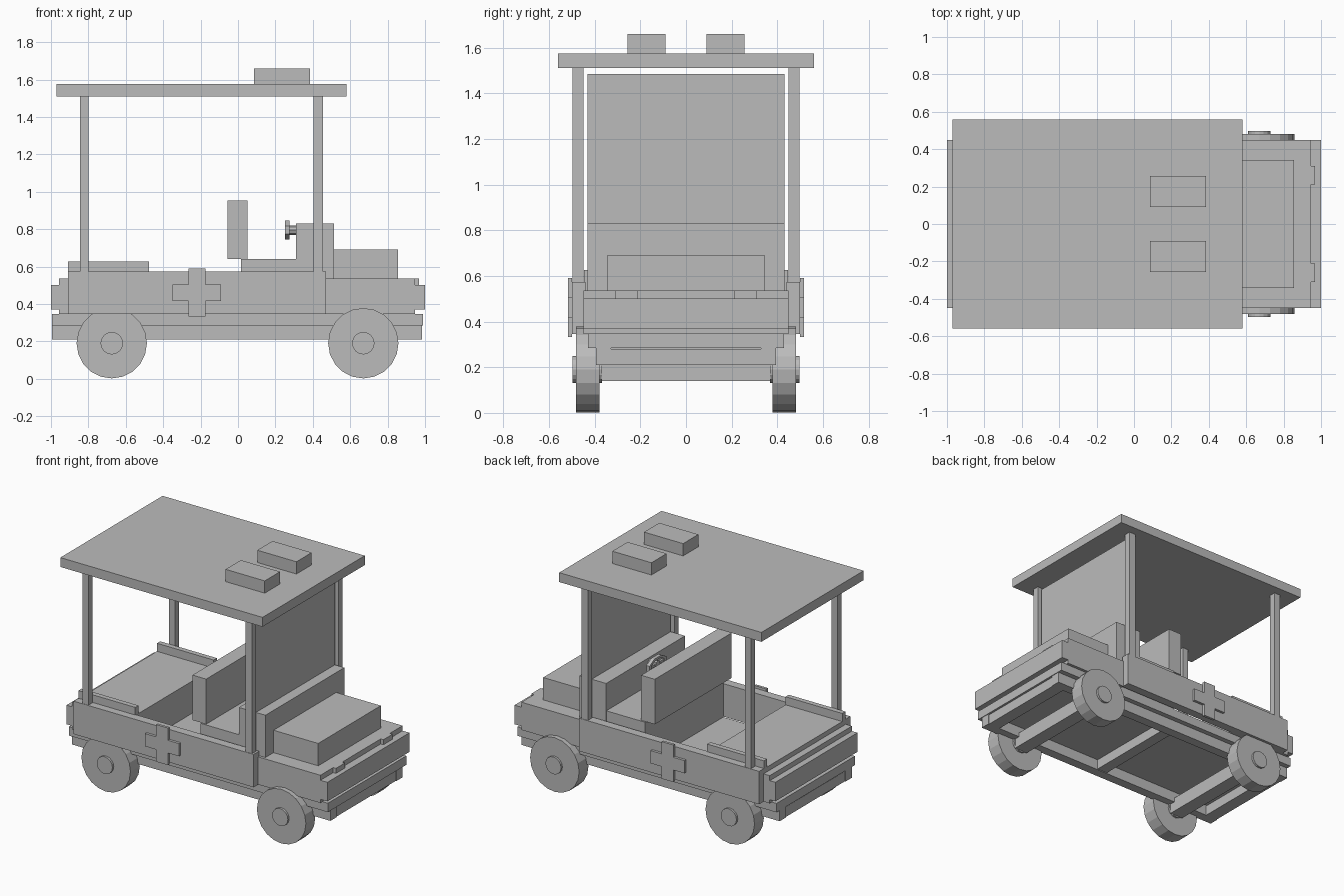
import bpy, bmesh, math
from mathutils import Matrix

if "Cube" in bpy.data.objects:
    bpy.data.objects.remove(bpy.data.objects["Cube"])

grey = bpy.data.materials.new("plain grey")
grey.diffuse_color = (0.5, 0.5, 0.5, 1)
grey.use_nodes = True
grey.node_tree.nodes["Principled BSDF"].inputs["Base Color"].default_value = grey.diffuse_color


def finish(name, bm):
    me = bpy.data.meshes.new(name)
    bmesh.ops.recalc_face_normals(bm, faces=bm.faces)
    bm.to_mesh(me)
    bm.free()
    me.materials.append(grey)
    ob = bpy.data.objects.new(name, me)
    bpy.context.collection.objects.link(ob)
    return ob


def box(name, x, y, z):
    """Box from (min, max) ranges."""
    bm = bmesh.new()
    size = Matrix.Diagonal((x[1] - x[0], y[1] - y[0], z[1] - z[0], 1))
    mid = Matrix.Translation(((x[0] + x[1]) / 2, (y[0] + y[1]) / 2, (z[0] + z[1]) / 2))
    bmesh.ops.create_cube(bm, size=1, matrix=mid @ size)
    return finish(name, bm)


def wide(name, x, half, z):
    """Box centred across the car."""
    return box(name, x, (-half, half), z)


def pair(name, x, y, z):
    """Box on the +y side with its mirror on -y."""
    box(name + "_left", x, y, z)
    box(name + "_right", x, (-y[1], -y[0]), z)


def cyl(name, centre, r, depth, axis, sides):
    bm = bmesh.new()
    rot = Matrix.Rotation(math.pi / 2, 4, 'X' if axis == 'y' else 'Y')
    bmesh.ops.create_cone(bm, cap_ends=True, segments=sides, radius1=r, radius2=r,
                          depth=depth, matrix=Matrix.Translation(centre) @ rot)
    return finish(name, bm)


# roof, posts, light blocks and windscreen
wide("roof", (-0.97, 0.58), 0.56, (1.51, 1.575))
pair("roof_light", (0.085, 0.385), (0.09, 0.257), (1.575, 1.66))
pair("rear_post", (-0.845, -0.80), (0.45, 0.497), (0.56, 1.51))
pair("front_post", (0.405, 0.455), (0.45, 0.497), (0.56, 1.51))
wide("windscreen", (0.42, 0.44), 0.432, (0.82, 1.485))

# body shell
pair("side_wall", (-0.91, 0.47), (0.44, 0.5), (0.345, 0.573))
wide("rear_platform", (-0.91, -0.475), 0.44, (0.345, 0.57))
wide("rear_end", (-0.957, -0.91), 0.45, (0.345, 0.537))
wide("rear_bumper", (-1.0, -0.957), 0.45, (0.37, 0.502))
wide("front_body", (0.47, 0.947), 0.45, (0.345, 0.537))
wide("front_bumper", (0.947, 1.0), 0.45, (0.37, 0.502))
pair("headlight", (0.947, 0.968), (0.21, 0.31), (0.502, 0.537))
wide("hood", (0.512, 0.855), 0.343, (0.537, 0.692))
pair("bed_rail", (-0.91, -0.475), (0.412, 0.447), (0.57, 0.626))

# cross plates on both sides
pair("cross_bar", (-0.35, -0.09), (0.5, 0.518), (0.417, 0.505))
pair("cross_upright", (-0.265, -0.175), (0.5, 0.518), (0.333, 0.59))

# seat and dashboard
wide("seat_base", (0.015, 0.47), 0.43, (0.345, 0.64))
wide("seat_back", (-0.055, 0.05), 0.42, (0.64, 0.952))
wide("dashboard", (0.31, 0.513), 0.432, (0.537, 0.83))

# steering wheel: octagonal rim, spoke, hub and column
rim = bmesh.new()
rings = []
for i in range(8):
    a = math.tau * (i + 0.5) / 8
    rings.append([rim.verts.new((x, -0.05 + ry * math.cos(a), 0.795 + rz * math.sin(a)))
                  for x, ry, rz in ((0.25, 0.1, 0.054), (0.275, 0.1, 0.054),
                                    (0.275, 0.075, 0.038), (0.25, 0.075, 0.038))])
for i in range(8):
    p, q = rings[i], rings[(i + 1) % 8]
    for j in range(4):
        k = (j + 1) % 4
        rim.faces.new((p[j], q[j], q[k], p[k]))
finish("steering_rim", rim)
box("steering_spoke", (0.255, 0.27), (-0.14, 0.04), (0.787, 0.803))
cyl("steering_column", (0.29, -0.05, 0.795), 0.025, 0.08, 'x', 8)

# underframe
wide("floor_plate", (-0.995, 0.99), 0.43, (0.285, 0.347))
pair("frame_rail", (-0.995, 0.985), (0.328, 0.395), (0.21, 0.285))
wide("middle_crossbeam", (-0.04, 0.04), 0.33, (0.215, 0.285))
wide("front_crossbeam", (0.89, 0.98), 0.328, (0.21, 0.28))
wide("rear_crossbeam", (-0.99, -0.90), 0.328, (0.21, 0.28))

# axles, wheels and hubs
for end, x in (("front", 0.67), ("rear", -0.675)):
    wide(end + "_axle", (x - 0.05, x + 0.05), 0.37, (0.14, 0.24))
    for side, s in (("left", 1), ("right", -1)):
        cyl(f"{end}_wheel_{side}", (x, s * 0.431, 0.19), 0.188, 0.102, 'y', 20)
        cyl(f"{end}_hub_{side}", (x, s * 0.432, 0.19), 0.06, 0.13, 'y', 16)
